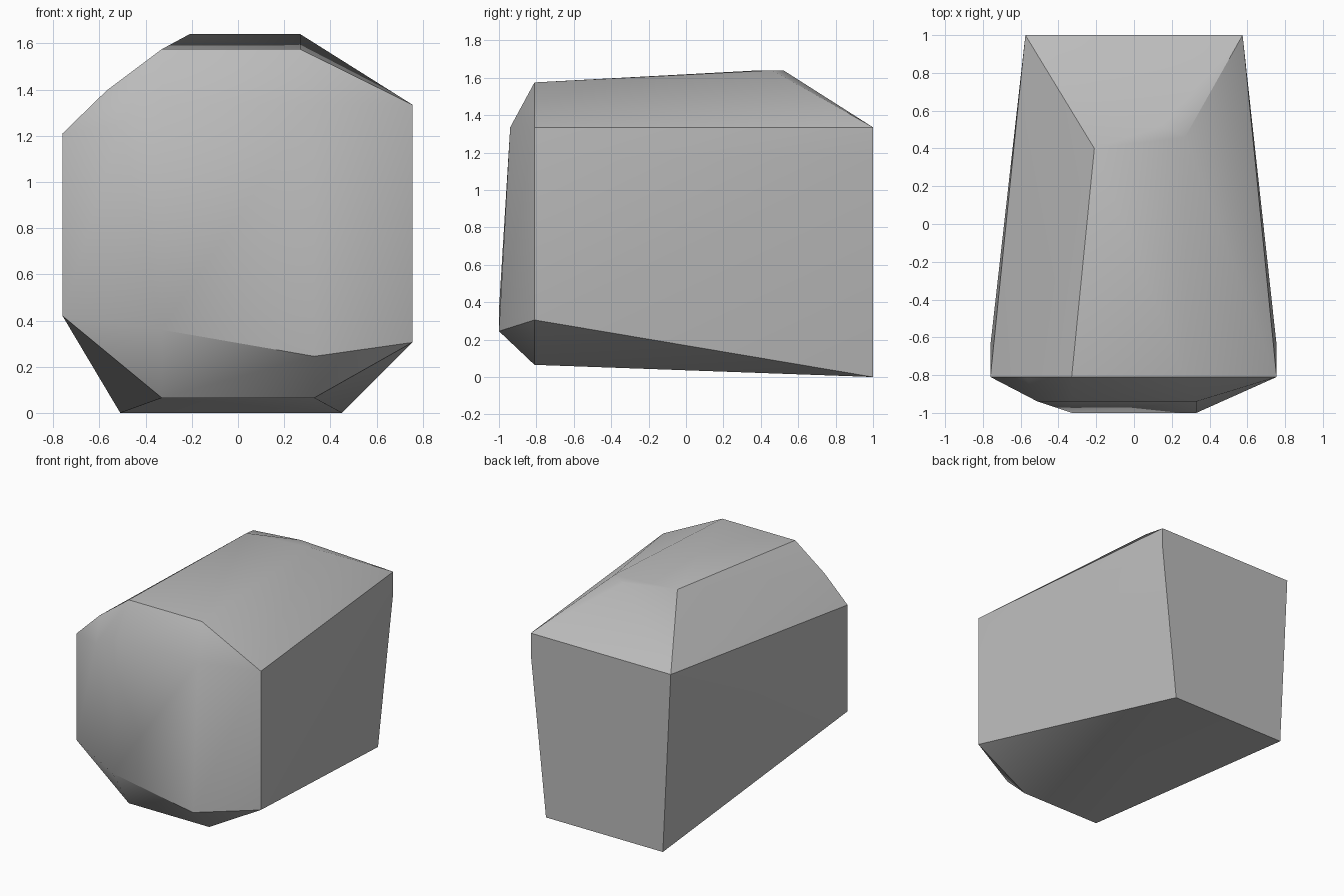
import bpy
import bmesh
import math

cube = bpy.data.objects.get("Cube")
if cube:
    bpy.data.objects.remove(cube, do_unlink=True)

# One plain grey
stone = bpy.data.materials.new("stone_grey")
grey = (0.5, 0.5, 0.5, 1)
stone.diffuse_color = grey
stone.use_nodes = True
stone.node_tree.nodes["Principled BSDF"].inputs["Base Color"].default_value = grey

bm = bmesh.new()


def section(y, outline):
    """Add the corners (x, z) of one cross-section at depth y."""
    for x, z in outline:
        bm.verts.new((x, y, z))


# Wide shoulder behind the front face
section(-0.81, [(-0.76, 0.42), (-0.76, 1.21), (-0.57, 1.395), (-0.33, 1.575),
                (0.27, 1.575), (0.755, 1.335), (0.755, 0.305),
                (0.33, 0.065), (-0.33, 0.065)])
# Front face, leaning forward at the bottom
section(-0.94, [(-0.51, 1.25), (-0.33, 1.335), (0.33, 1.335)])
section(-1, [(-0.33, 0.36), (0.33, 0.245)])
# Slight bulge of the sides
section(-0.64, [(-0.76, 1.1), (0.755, 1.17)])
# Highest ridge, before the slope down to the back
for y, x in [(0.4, -0.21), (0.52, 0.15), (0.46, 0.27)]:
    section(y, [(x, 1.64)])
# Narrow upright back
section(1, [(-0.575, 1.335), (0.575, 1.335), (0.575, 1.18), (0.45, 0), (-0.51, 0)])

# Skin the sections as one chipped block
hull = bmesh.ops.convex_hull(bm, input=bm.verts)
inside = [v for v in hull["geom_interior"] if isinstance(v, bmesh.types.BMVert)]
bmesh.ops.delete(bm, geom=inside, context='VERTS')
bmesh.ops.dissolve_limit(bm, angle_limit=math.radians(0.5), verts=bm.verts, edges=bm.edges)
bmesh.ops.recalc_face_normals(bm, faces=bm.faces)

mesh = bpy.data.meshes.new("stone_block")
bm.to_mesh(mesh)
bm.free()
mesh.materials.append(stone)
block = bpy.data.objects.new("stone_block", mesh)
bpy.context.collection.objects.link(block)

# Soft shading across the shallow facets
bpy.ops.object.select_all(action='DESELECT')
block.select_set(True)
bpy.context.view_layer.objects.active = block
bpy.ops.object.shade_smooth_by_angle(angle=math.radians(30))
